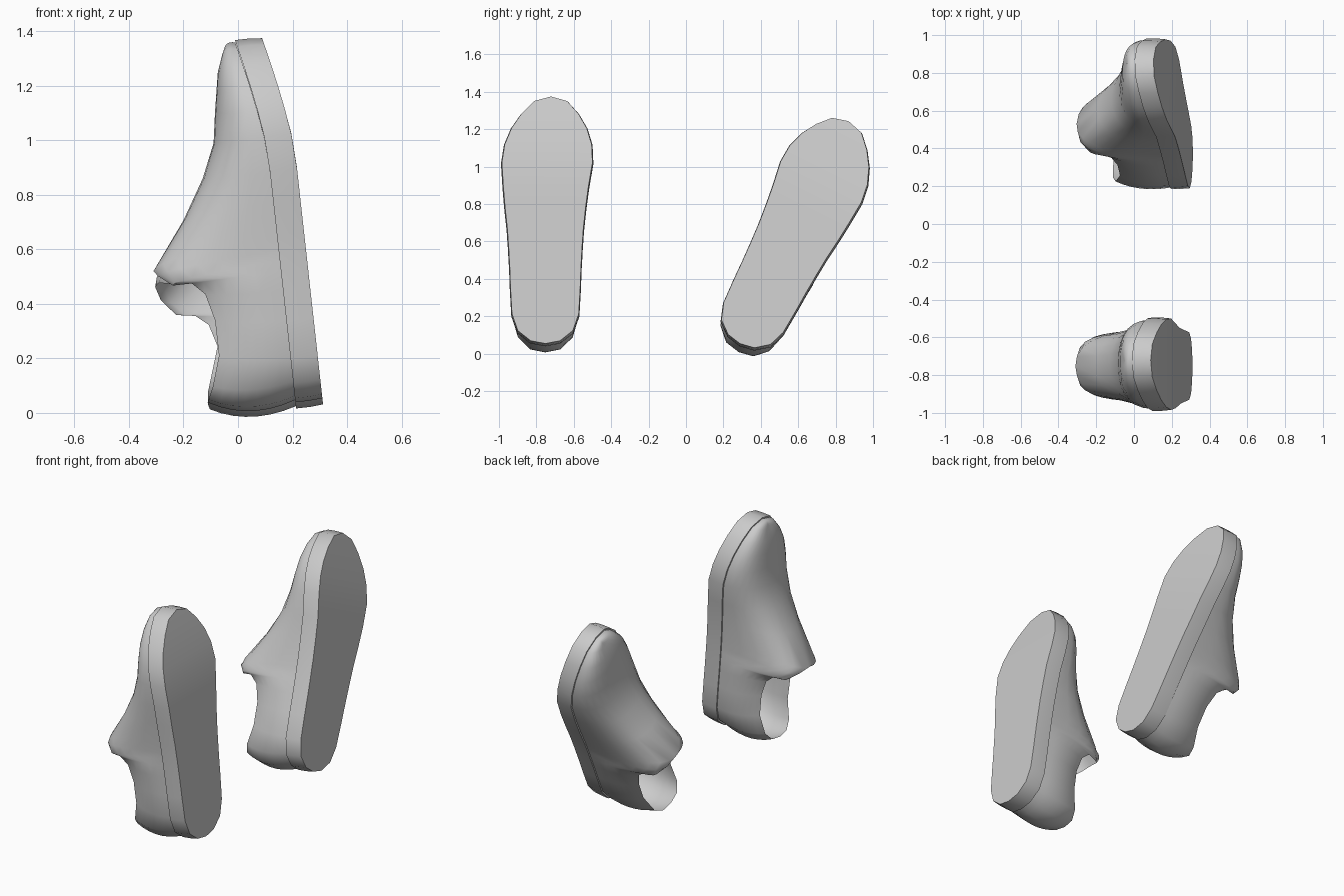
import bpy, bmesh, math
from mathutils import Matrix, Vector

cube = bpy.data.objects.get("Cube")
if cube:
    bpy.data.objects.remove(cube)

grey = bpy.data.materials.new("light_grey")
grey.use_nodes = True
grey.diffuse_color = (0.6, 0.6, 0.6, 1)
grey.node_tree.nodes["Principled BSDF"].inputs["Base Color"].default_value = (0.6, 0.6, 0.6, 1)

# Half ribs, heel to toe: sole edge (length, half width), then top end (length, half width, height)
RIBS = [
    (0, 0, .035, 0, .42), (.015, .08, .045, .07, .415), (.07, .15, .09, .115, .395),
    (.16, .182, .2, .135, .36), (.3, .19, .33, .14, .36), (.41, .194, .43, .145, .385),
    (.48, .198, .475, .15, .43), (.52, .2, .475, .125, .5), (.56, .203, .515, .07, .55),
    (.62, .207, .535, 0, .565), (.74, .22, .71, 0, .434), (.85, .232, .853, 0, .348),
    (.98, .247, .978, 0, .294), (1.08, .237, 1.087, 0, .277), (1.17, .205, 1.17, 0, .262),
    (1.25, .155, 1.235, 0, .25), (1.32, .09, 1.29, 0, .228), (1.345, 0, 1.31, 0, .217),
]
TONGUE = 9
SOLE = 0.1
STEPS = 7
# Full loop around the shoe: one side heel to toe, other side back
LOOP = [(r, 1) for r in range(len(RIBS))] + [(r, -1) for r in range(len(RIBS) - 2, 0, -1)]


def spring(l):
    """Upward curl of the sole at the toe."""
    return 0.075 * max(0, (l - 0.9) / 0.445) ** 1.4


def bias(l):
    """Sideways lean of the toe towards the inside of the foot."""
    return 0.03 * max(0, (l - 0.8) / 0.545)


def point(l, w, h):
    return Vector((-h, w + bias(l), l))


def edge(rib, side, h, inset=0.0):
    l, w = RIBS[rib][:2]
    k = 1 - inset / 0.2
    return point(0.67 + (l - 0.67) * (1 - inset / 0.67), w * k * side, h + spring(l))


def upper_rib(rib, side):
    """Curved rib from the sole edge to the collar or the instep crest."""
    bl, bw, tl, tw, th = RIBS[rib]
    start = edge(rib, side, SOLE, 0.008)
    end = point(tl, tw * side, th)
    if rib < TONGUE - 2:
        out = 0.05 * max(0, 1 - bl / 0.15)
        ctrl = point(bl - out, (bw + 0.01) * side if bw else 0, 0.55 * th + 0.45 * SOLE)
    else:
        ctrl = point(0.5 * (bl + tl), bw * 0.93 * side, th)
        if rib > len(RIBS) - 5:
            ctrl = point(bl, bw * side, th)
    pts = []
    for i in range(STEPS + 1):
        t = i / STEPS
        pts.append(start * (1 - t) ** 2 + ctrl * 2 * t * (1 - t) + end * t * t)
    return pts


def finish(bm, name, matrix):
    bmesh.ops.remove_doubles(bm, verts=bm.verts, dist=0.0004)
    bmesh.ops.recalc_face_normals(bm, faces=bm.faces)
    bm.transform(matrix)
    if matrix.determinant() < 0:
        bmesh.ops.reverse_faces(bm, faces=bm.faces)
    mesh = bpy.data.meshes.new(name)
    bm.to_mesh(mesh)
    bm.free()
    mesh.materials.append(grey)
    obj = bpy.data.objects.new(name, mesh)
    bpy.context.collection.objects.link(obj)
    bpy.ops.object.select_all(action="DESELECT")
    obj.select_set(True)
    bpy.context.view_layer.objects.active = obj
    bpy.ops.object.shade_smooth_by_angle(angle=math.radians(42))


def skin(bm, rows):
    """Bridge a closed list of equal point rows with quads."""
    grid = [[bm.verts.new(p) for p in row] for row in rows]
    for a, b in zip(grid, grid[1:] + grid[:1]):
        for i in range(len(a) - 1):
            bm.faces.new((a[i], b[i], b[i + 1], a[i + 1]))
    return grid


def build_shoe(prefix, matrix):
    # Sole slab with a flat tread and a floor inside the shoe
    bm = bmesh.new()
    grid = skin(bm, [[edge(r, s, 0, 0.004), edge(r, s, 0.05), edge(r, s, SOLE)] for r, s in LOOP])
    n = len(RIBS)
    for k in (0, 2):
        for i in range(n - 1):
            quad = [grid[i][k], grid[i + 1][k], grid[-i - 1][k], grid[-i][k]]
            bm.faces.new(list(dict.fromkeys(quad)))
    finish(bm, prefix + "_sole", matrix)
    # Upper with an open collar and a raised tongue
    bm = bmesh.new()
    skin(bm, [upper_rib(r, s) for r, s in LOOP])
    finish(bm, prefix + "_upper", matrix)


# Both shoes lean by the same angle; the second is mirrored and turned
lean = Matrix.Rotation(math.radians(-6.3), 4, "Y")
build_shoe("first_shoe", Matrix.Translation((.31, -.752, .05)) @ lean)
turn = Matrix.Rotation(math.radians(-27), 4, "X")
mirror = Matrix.Scale(-1, 4, (0, 1, 0))
build_shoe("second_shoe", Matrix.Translation((.31, .287, .05)) @ lean @ turn @ mirror)
